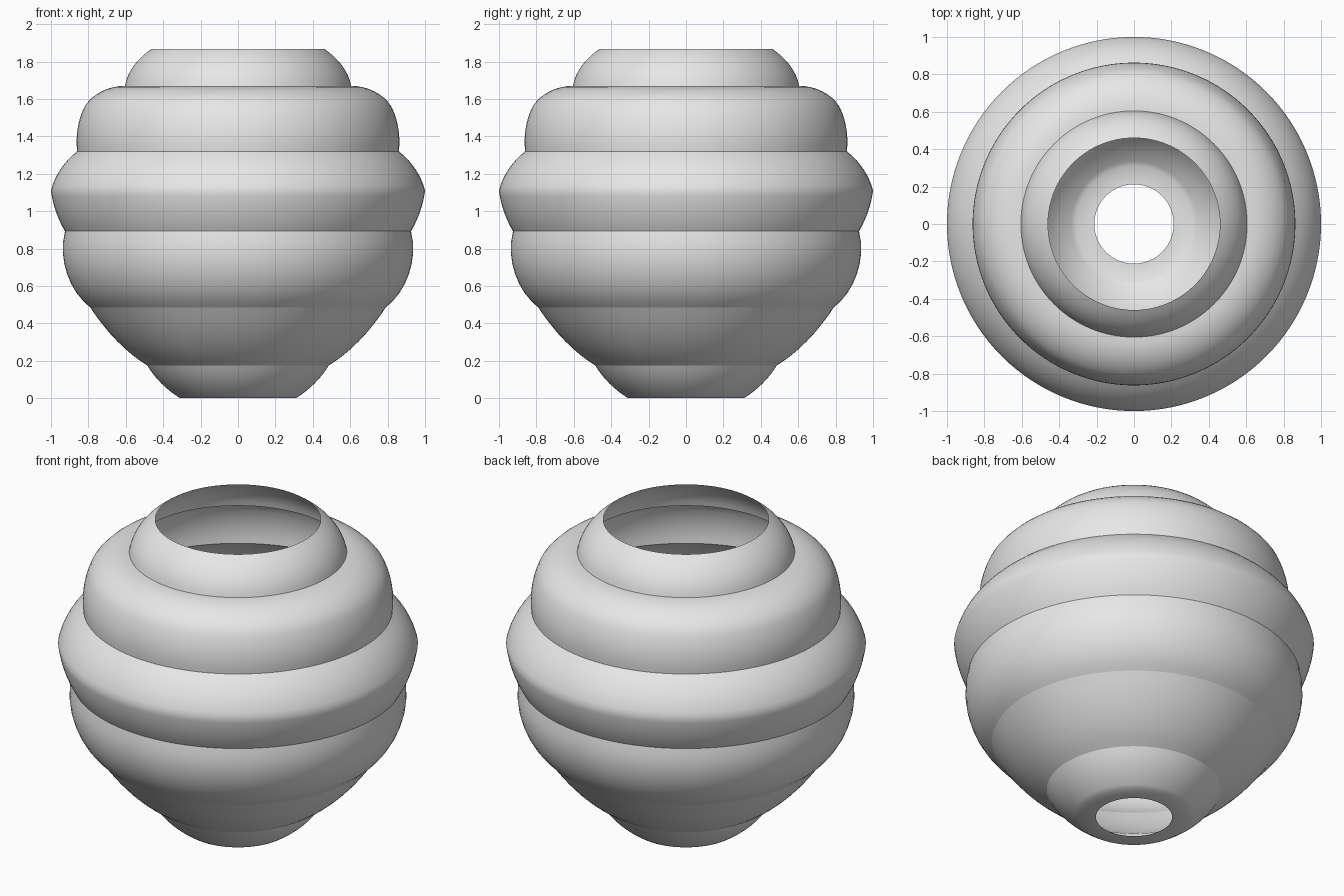
import bpy, bmesh, math
from mathutils import Vector
from mathutils.geometry import interpolate_bezier

cube = bpy.data.objects.get("Cube")
if cube:
    bpy.data.objects.remove(cube)

SIDES = 128
STEPS = 8

# One plain grey for the whole vase
grey = bpy.data.materials.new("light_grey")
grey.use_nodes = True
grey.diffuse_color = (0.8, 0.8, 0.8, 1)
grey.node_tree.nodes["Principled BSDF"].inputs["Base Color"].default_value = (0.8, 0.8, 0.8, 1)

# Outline as Bezier spans: (handle, handle, end, crease at end), each point (radius, height)
FOOT = (0.31, 0)
SPANS = [
    ((0.38, 0.045), (0.44, 0.10), (0.485, 0.175), True),   # foot
    ((0.60, 0.245), (0.70, 0.35), (0.79, 0.485), True),    # lower bowl
    ((0.90, 0.57), (0.965, 0.74), (0.925, 0.893), True),   # belly
    ((0.965, 0.96), (0.99, 1.035), (1.0, 1.11), False),    # widest band, lower half
    ((0.98, 1.19), (0.93, 1.265), (0.86, 1.32), True),     # widest band, upper half
    ((0.87, 1.405), (0.855, 1.49), (0.82, 1.56), False),   # shoulder side
    ((0.775, 1.63), (0.69, 1.67), (0.605, 1.67), True),    # shoulder top
    ((0.59, 1.75), (0.535, 1.82), (0.46, 1.868), False),   # neck
]


def point(p):
    return Vector((p[0], 0, p[1]))


# Base ring around the drain hole, then the curved wall
outline = [point((0.212, 0)), point(FOOT)]
crease_heights = []
start = FOOT
for h1, h2, end, crease in SPANS:
    curve = interpolate_bezier(point(start), point(h1), point(h2), point(end), STEPS + 1)
    outline += curve[1:]
    if crease:
        crease_heights.append(end[1])
    start = end

# Turn the outline around the vertical axis
bm = bmesh.new()
verts = [bm.verts.new(p) for p in outline]
edges = [bm.edges.new(pair) for pair in zip(verts, verts[1:])]
bmesh.ops.spin(bm, geom=verts + edges, cent=(0, 0, 0), axis=(0, 0, 1),
               angle=math.tau, steps=SIDES, use_merge=True)
bmesh.ops.remove_doubles(bm, verts=bm.verts[:], dist=0.0005)
bmesh.ops.recalc_face_normals(bm, faces=bm.faces[:])

# The wall is open, so make sure the base ring faces down
base = min(bm.faces, key=lambda f: f.calc_center_median().z)
if base.normal.z > 0:
    bmesh.ops.reverse_faces(bm, faces=bm.faces[:])

# Smooth bands meeting at sharp creases
for face in bm.faces:
    face.smooth = True
for edge in bm.edges:
    if any(all(abs(v.co.z - h) < 0.0005 for v in edge.verts) for h in crease_heights):
        edge.smooth = False

mesh = bpy.data.meshes.new("ribbed_vase")
bm.to_mesh(mesh)
bm.free()
mesh.materials.append(grey)
vase = bpy.data.objects.new("ribbed_vase", mesh)
bpy.context.collection.objects.link(vase)
